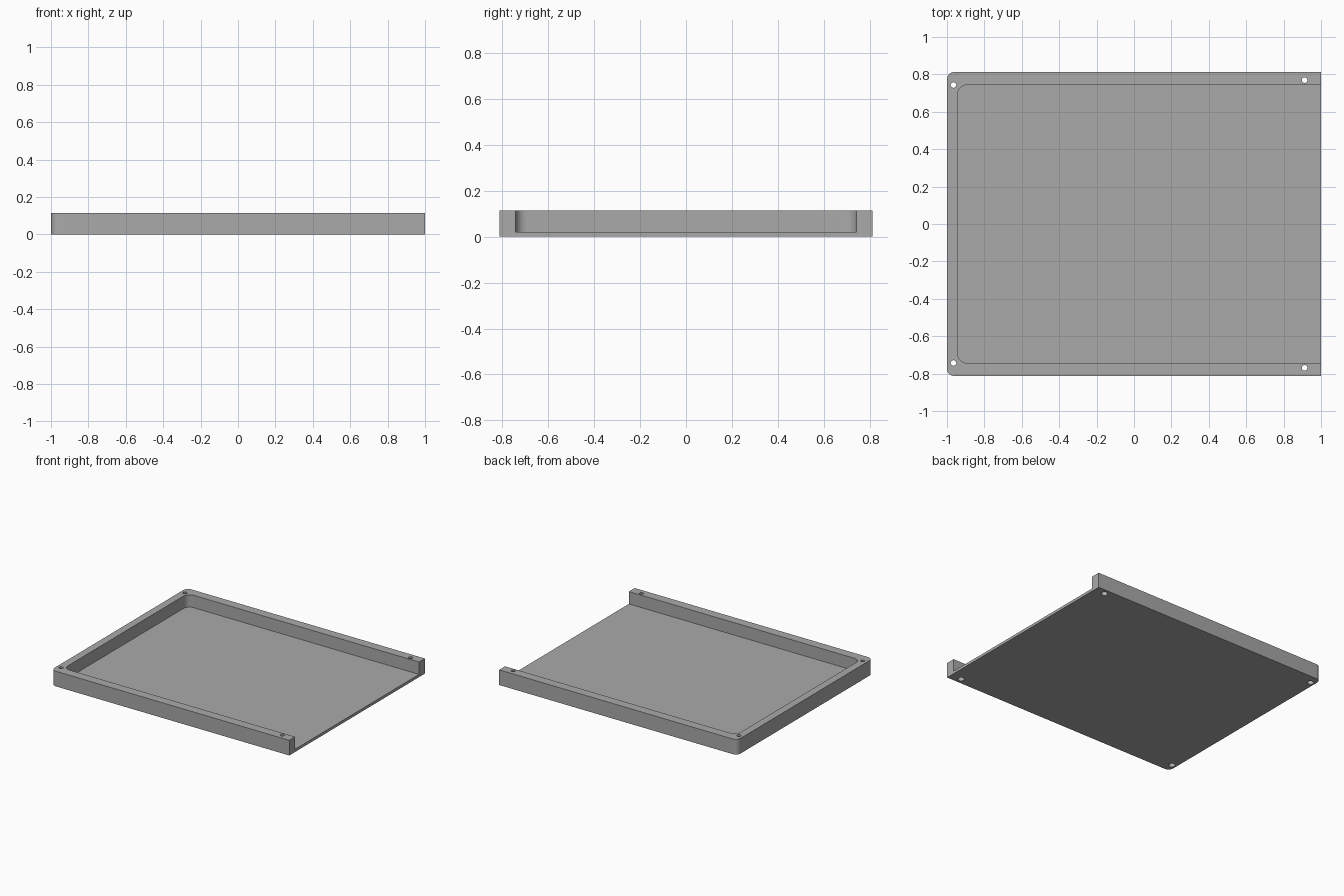
import bpy, bmesh, math

cube = bpy.data.objects.get("Cube")
if cube:
    bpy.data.objects.remove(cube, do_unlink=True)

HALF_X, HALF_Y, HEIGHT, FLOOR = 1.0, 0.813, 0.115, 0.021
INNER_X, INNER_Y = -0.943, 0.743

grey = bpy.data.materials.new("plain grey")
grey.use_nodes = True
colour = (0.4, 0.4, 0.4, 1)
grey.diffuse_color = colour
grey.node_tree.nodes["Principled BSDF"].inputs["Base Color"].default_value = colour


def rounded_end(x0, x1, y, r, steps=10):
    """Rectangle outline with its two -x corners rounded."""
    points = [(x1, -y), (x1, y)]
    for cy, start in ((y - r, 90), (r - y, 180)):
        for i in range(steps + 1):
            a = math.radians(start + 90 * i / steps)
            points.append((x0 + r + r * math.cos(a), cy + r * math.sin(a)))
    return points


def circle(x, y, r, sides=32):
    angles = [math.tau * i / sides for i in range(sides)]
    return [(x + r * math.cos(a), y + r * math.sin(a)) for a in angles]


def prism(name, outline, z0, z1):
    bm = bmesh.new()
    base = bm.faces.new([bm.verts.new((x, y, z0)) for x, y in outline])
    top = bmesh.ops.extrude_face_region(bm, geom=[base])["geom"]
    verts = [v for v in top if isinstance(v, bmesh.types.BMVert)]
    bmesh.ops.translate(bm, verts=verts, vec=(0, 0, z1 - z0))
    bmesh.ops.recalc_face_normals(bm, faces=bm.faces)
    mesh = bpy.data.meshes.new(name)
    bm.to_mesh(mesh)
    bm.free()
    mesh.materials.append(grey)
    obj = bpy.data.objects.new(name, mesh)
    bpy.context.collection.objects.link(obj)
    return obj


def cut(target, cutter):
    bpy.context.view_layer.objects.active = target
    mod = target.modifiers.new("cut", "BOOLEAN")
    mod.operation, mod.solver, mod.object = "DIFFERENCE", "EXACT", cutter
    bpy.ops.object.modifier_apply(modifier=mod.name)
    bpy.data.objects.remove(cutter, do_unlink=True)


# Tray body with a recess open at the +x end
tray = prism("tray", rounded_end(-HALF_X, HALF_X, HALF_Y, 0.04), 0, HEIGHT)
cut(tray, prism("recess", rounded_end(INNER_X, HALF_X + 0.1, INNER_Y, 0.05), FLOOR, HEIGHT + 0.1))

# Screw holes through the rim, widened underneath for the heads
for x, y in ((-0.965, 0.743), (0.912, 0.769)):
    for side in (-1, 1):
        cut(tray, prism("screw_hole", circle(x, side * y, 0.015), -0.1, HEIGHT + 0.1))
        cut(tray, prism("head_pocket", circle(x, side * y, 0.023), -0.1, 0.03))

# Smooth rounded corners, crisp edges
bpy.ops.object.select_all(action="DESELECT")
tray.select_set(True)
bpy.context.view_layer.objects.active = tray
bpy.ops.object.shade_smooth_by_angle(angle=math.radians(30))
